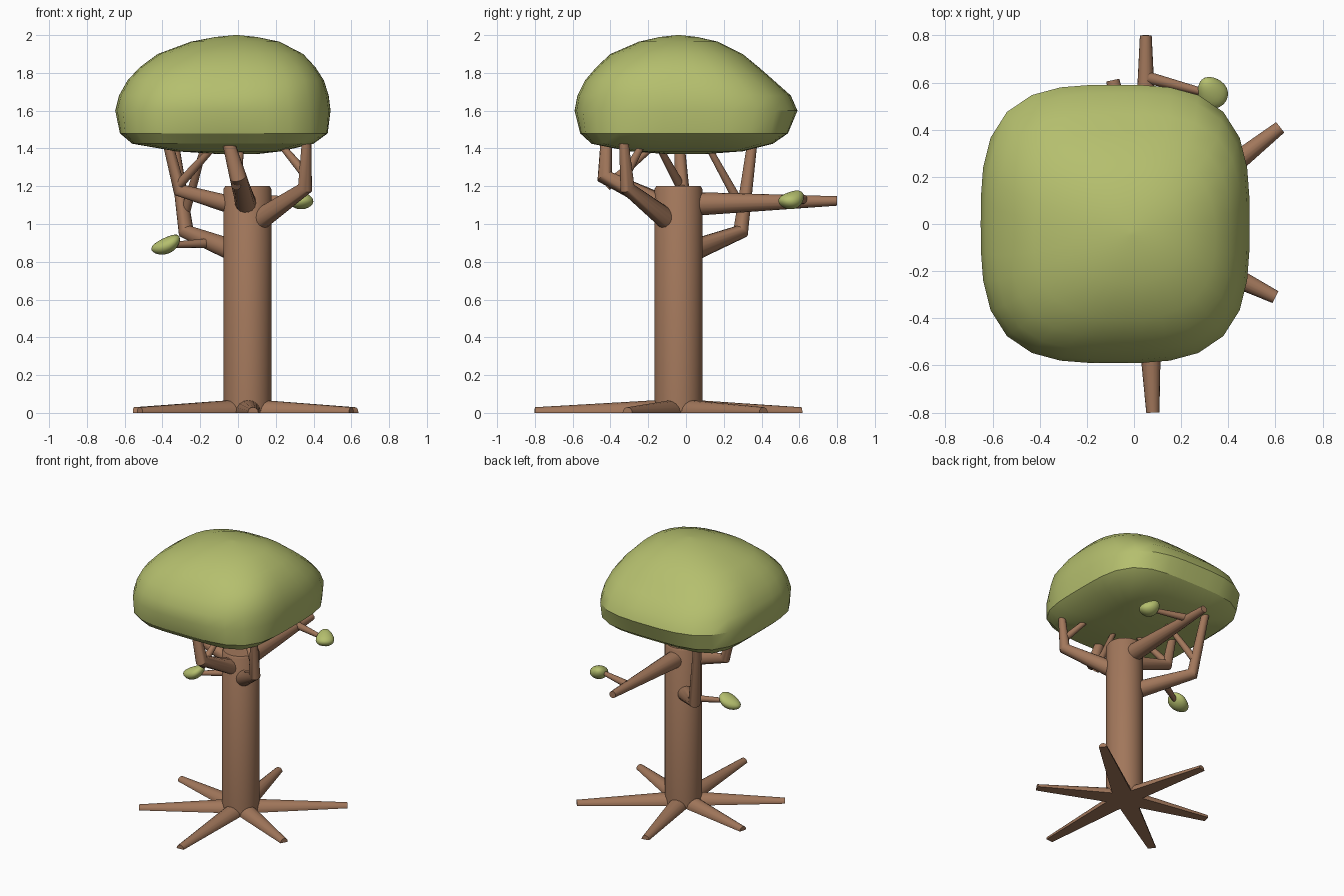
import bpy, bmesh, math
from mathutils import Vector, Matrix

cube = bpy.data.objects.get("Cube")
if cube:
    bpy.data.objects.remove(cube, do_unlink=True)


def material(name, rgb):
    m = bpy.data.materials.new(name)
    m.use_nodes = True
    m.diffuse_color = (*rgb, 1)
    m.node_tree.nodes["Principled BSDF"].inputs["Base Color"].default_value = (*rgb, 1)
    return m


bark = material("bark brown", (0.36, 0.185, 0.105))
leaf = material("leaf green", (0.46, 0.52, 0.155))


def finish(name, bm, mat, angle=35):
    bmesh.ops.recalc_face_normals(bm, faces=bm.faces)
    mesh = bpy.data.meshes.new(name)
    bm.to_mesh(mesh)
    bm.free()
    mesh.materials.append(mat)
    ob = bpy.data.objects.new(name, mesh)
    bpy.context.collection.objects.link(ob)
    bpy.ops.object.select_all(action='DESELECT')
    ob.select_set(True)
    bpy.context.view_layer.objects.active = ob
    bpy.ops.object.shade_smooth_by_angle(angle=math.radians(angle))
    return ob


def loft(bm, rings):
    """Skin closed rings of points and cap both ends."""
    loops = [[bm.verts.new(p) for p in ring] for ring in rings]
    n = len(loops[0])
    for a, b in zip(loops, loops[1:]):
        for i in range(n):
            j = (i + 1) % n
            bm.faces.new((a[i], a[j], b[j], b[i]))
    bm.faces.new(loops[0][::-1])
    bm.faces.new(loops[-1])


def limb(name, points, radii, sides=16, cut_ground=False):
    """Tapered tube through points, mitred at bends."""
    pts = [Vector(p) for p in points]
    rings = []
    for i, (p, r) in enumerate(zip(pts, radii)):
        t = Vector()
        if i > 0:
            t += (p - pts[i - 1]).normalized()
        if i < len(pts) - 1:
            t += (pts[i + 1] - p).normalized()
        t.normalize()
        ref = Vector((0, 0, 1)) if abs(points[0][2] - points[-1][2]) < 0.1 else Vector((0.6, 0.8, 0))
        u = t.cross(ref).normalized()
        v = t.cross(u)
        rings.append([p + r * (u * math.cos(a) + v * math.sin(a))
                      for a in (math.tau * k / sides for k in range(sides))])
    bm = bmesh.new()
    loft(bm, rings)
    if cut_ground:
        cut = bmesh.ops.bisect_plane(bm, geom=bm.verts[:] + bm.edges[:] + bm.faces[:],
                                     plane_co=(0, 0, 0), plane_no=(0, 0, 1), clear_inner=True)
        edges = [e for e in cut["geom_cut"] if isinstance(e, bmesh.types.BMEdge)]
        bmesh.ops.contextual_create(bm, geom=edges)
    return finish(name, bm, bark)


# Trunk
cx, cy = 0.05, -0.04
limb("trunk", [(cx, cy, 0.01), (cx, cy, 1.185), (cx, cy, 1.2)], [0.127, 0.127, 0.118], 32)

# Roots, flat underneath
tips = [(0.08, -0.8), (0.6, -0.31), (0.62, 0.41), (-0.09, 0.61), (-0.55, 0.11), (-0.52, -0.43)]
for i, (x, y) in enumerate(tips):
    limb(f"root_{i + 1}", [(cx, cy, 0.002), (x, y, 0.002)], [0.072, 0.028], cut_ground=True)

# Bent branches carrying the crown
limb("front_branch", [(0.05, -0.08, 1.08), (0, -0.43, 1.25), (-0.07, -0.42, 1.5)], [0.06, 0.045, 0.028])
limb("left_branch", [(0.08, -0.07, 1.0), (0.355, -0.31, 1.19), (0.365, -0.335, 1.5)], [0.06, 0.04, 0.022])
limb("right_branch", [(0, -0.04, 1.09), (-0.31, -0.02, 1.18), (-0.39, -0.04, 1.5)], [0.05, 0.038, 0.025])
limb("back_right_branch", [(0, 0.01, 0.85), (-0.275, 0.29, 0.96), (-0.35, 0.36, 1.5)], [0.06, 0.043, 0.025])
limb("back_branch", [(cx, -0.02, 1.105), (cx, 0.8, 1.122)], [0.066, 0.025])

# Twigs
twigs = {
    "front_twig": [(-0.01, -0.42, 1.2), (0.02, -0.14, 1.44)],
    "left_twig": [(0.36, -0.32, 1.26), (0.21, -0.22, 1.44)],
    "right_twig": [(-0.32, -0.03, 1.2), (-0.1, -0.16, 1.44)],
    "back_right_twig": [(-0.28, 0.31, 1.06), (-0.17, 0.1, 1.44)],
    "low_leaf_twig": [(-0.14, 0.15, 0.9), (-0.34, 0.03, 0.89)],
    "back_leaf_twig": [(0.06, 0.62, 1.13), (0.29, 0.56, 1.13)],
}
for name, pts in twigs.items():
    limb(name, pts, [0.026, 0.016], 12)

# Crown: squarish low rim rounding into a dome (z, centre, half sizes, squareness)
levels = [
    (1.37, 0.0, 0.0, 0.1, 0.1, 2.5),
    (1.385, -0.05, 0.0, 0.28, 0.3, 4),
    (1.425, -0.08, -0.02, 0.48, 0.48, 5),
    (1.48, -0.075, -0.01, 0.55, 0.55, 3.8),
    (1.6, -0.08, 0.0, 0.57, 0.59, 3.2),
    (1.68, -0.075, -0.01, 0.555, 0.565, 3.1),
    (1.76, -0.065, -0.035, 0.52, 0.5, 3.2),
    (1.83, -0.055, -0.045, 0.465, 0.43, 3),
    (1.9, -0.04, -0.05, 0.385, 0.35, 2.6),
    (1.965, -0.015, -0.04, 0.235, 0.21, 2.2),
    (1.99, -0.01, -0.04, 0.11, 0.1, 2),
    (2.0, -0.01, -0.04, 0.01, 0.01, 2),
]
rings = []
for z, x0, y0, rx, ry, n in levels:
    ring = []
    for k in range(32):
        a = math.tau * k / 32
        c, s = math.cos(a), math.sin(a)
        d = (abs(c) ** n + abs(s) ** n) ** (-1 / n)
        ring.append((x0 + rx * d * c, y0 + ry * d * s, z))
    rings.append(ring)
bm = bmesh.new()
loft(bm, rings)
finish("crown", bm, leaf, 30)


# Small bean-shaped leaf clumps
def clump(name, centre, size, tilt, turn):
    bm = bmesh.new()
    bmesh.ops.create_icosphere(bm, subdivisions=3, radius=1)
    for v in bm.verts:
        v.co.z += 0.3 * v.co.x ** 2 - 0.12
        v.co.y *= 1 + 0.2 * v.co.x
    turn_m = Matrix.Rotation(turn, 4, 'Z') @ Matrix.Rotation(tilt, 4, 'Y')
    bm.transform(Matrix.Translation(centre) @ turn_m @ Matrix.Diagonal((*size, 1)))
    finish(name, bm, leaf)


clump("low_leaves", (-0.38, 0.02, 0.89), (0.082, 0.065, 0.042), -0.45, 0.1)
clump("back_leaves", (0.33, 0.56, 1.13), (0.072, 0.062, 0.046), 0.3, -1.0)
